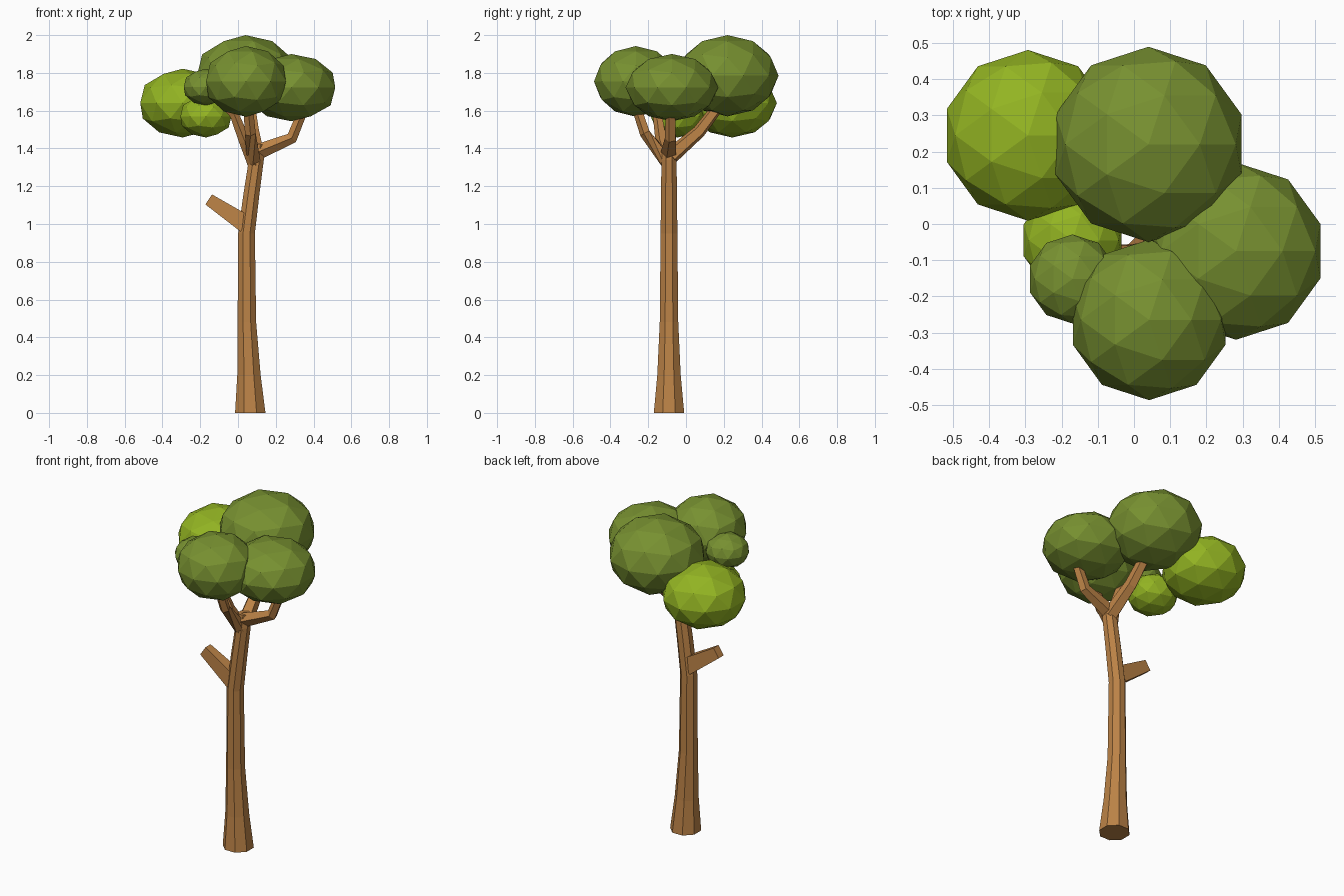
import bpy, bmesh, math
from mathutils import Vector

if "Cube" in bpy.data.objects:
    bpy.data.objects.remove(bpy.data.objects["Cube"])


def material(name, rgb):
    m = bpy.data.materials.new(name)
    m.diffuse_color = (*rgb, 1)
    m.use_nodes = True
    m.node_tree.nodes["Principled BSDF"].inputs["Base Color"].default_value = m.diffuse_color
    return m


BARK = material("bark brown", (0.50, 0.225, 0.062))
GREEN = material("olive green leaves", (0.185, 0.28, 0.03))
LIME = material("lime green leaves", (0.29, 0.455, 0.016))


def finish(name, bm, mat):
    bmesh.ops.recalc_face_normals(bm, faces=bm.faces)
    mesh = bpy.data.meshes.new(name)
    bm.to_mesh(mesh)
    bm.free()
    mesh.materials.append(mat)
    ob = bpy.data.objects.new(name, mesh)
    bpy.context.collection.objects.link(ob)


def limb(name, points, radii, sides, level=False, squash=1.0):
    """Faceted tapering tube along a path; level keeps the rings horizontal."""
    pts = [Vector(p) for p in points]
    bm = bmesh.new()
    rings = []
    for i, (p, r) in enumerate(zip(pts, radii)):
        t = (pts[min(i + 1, len(pts) - 1)] - pts[max(i - 1, 0)]).normalized()
        if level:
            t = Vector((0, 0, 1))
        u = Vector((0, 1, 0)) if abs(t.y) < 0.6 else Vector((1, 0, 0))
        u = (u - t * u.dot(t)).normalized()
        v = t.cross(u)
        ring = []
        for k in range(sides):
            a = 2 * math.pi * (k + 0.5) / sides
            ring.append(bm.verts.new(p + u * r * squash * math.cos(a) + v * r * math.sin(a)))
        rings.append(ring)
    for a, b in zip(rings, rings[1:]):
        for k in range(sides):
            n = (k + 1) % sides
            bm.faces.new((a[k], a[n], b[n], b[k]))
    bm.faces.new(rings[0])
    bm.faces.new(rings[-1])
    finish(name, bm, BARK)


def leaves(name, centre, radius, half_height, mat):
    bm = bmesh.new()
    bmesh.ops.create_icosphere(bm, subdivisions=2, radius=1)
    for v in bm.verts:
        v.co = Vector((v.co.x * radius, v.co.y * radius, v.co.z * half_height)) + Vector(centre)
    finish(name, bm, mat)


# gently curved trunk
Y = -0.09
limb("trunk",
     [(0.065, Y, 0), (0.058, Y, 0.2), (0.047, Y, 0.48), (0.045, Y, 0.95),
      (0.07, Y, 1.15), (0.097, Y, 1.34), (0.105, Y, 1.42)],
     [0.087, 0.067, 0.053, 0.048, 0.046, 0.043, 0.034], 8, level=True)

# cut-off side branch
limb("branch_stub", [(0.04, Y, 1.0), (-0.155, Y, 1.13)], [0.068, 0.045], 4, squash=0.75)

# branches carrying the crown
limb("right_branch", [(0.09, Y, 1.375), (0.285, -0.08, 1.455), (0.36, -0.08, 1.64)],
     [0.045, 0.032, 0.026], 5)
limb("back_branch", [(0.1, -0.08, 1.36), (0.08, 0.07, 1.49), (0.06, 0.2, 1.66)],
     [0.045, 0.036, 0.03], 5)
limb("front_branch", [(0.09, -0.09, 1.32), (0.065, -0.215, 1.48), (0.05, -0.275, 1.66)],
     [0.042, 0.03, 0.026], 5)
limb("left_branch", [(0.09, Y, 1.32), (0.035, -0.13, 1.44), (-0.02, -0.15, 1.58), (-0.13, -0.15, 1.7)],
     [0.042, 0.032, 0.026, 0.02], 5)

# faceted leaf clumps
leaves("back_leaves", (0.04, 0.22, 1.785), 0.27, 0.215, GREEN)
leaves("right_leaves", (0.282, -0.075, 1.722), 0.245, 0.178, GREEN)
leaves("front_leaves", (0.042, -0.265, 1.755), 0.222, 0.187, GREEN)
leaves("small_front_leaves", (-0.17, -0.152, 1.725), 0.123, 0.097, GREEN)
leaves("left_back_leaves", (-0.293, 0.245, 1.64), 0.236, 0.182, LIME)
leaves("small_low_leaves", (-0.17, -0.045, 1.57), 0.142, 0.112, LIME)
